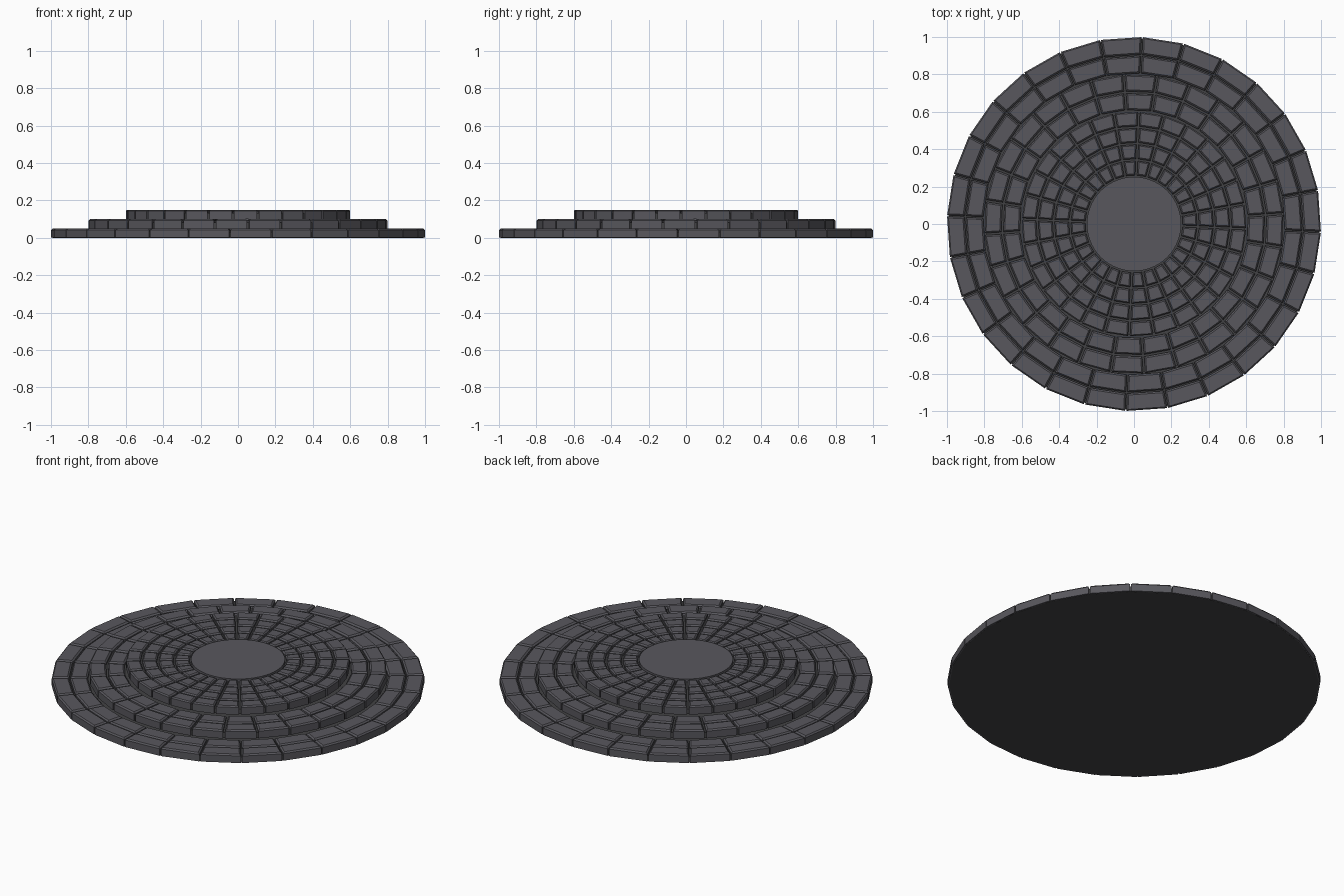
import bpy, bmesh, math

if "Cube" in bpy.data.objects:
    bpy.data.objects.remove(bpy.data.objects["Cube"])

SIDES = 28
STEP = 2 * math.pi / SIDES


def material(name, color):
    m = bpy.data.materials.new(name)
    m.diffuse_color = (*color, 1)
    m.use_nodes = True
    m.node_tree.nodes["Principled BSDF"].inputs["Base Color"].default_value = m.diffuse_color
    return m


stone = material("grey_stone", (0.098, 0.096, 0.110))
grout = material("dark_grout", (0.055, 0.055, 0.058))


def finish(name, bm, mat):
    bmesh.ops.recalc_face_normals(bm, faces=bm.faces)
    me = bpy.data.meshes.new(name)
    bm.to_mesh(me)
    bm.free()
    me.materials.append(mat)
    ob = bpy.data.objects.new(name, me)
    bpy.context.collection.objects.link(ob)
    return ob


def prism(name, radius, z0, z1, sides, phase, mat):
    bm = bmesh.new()
    loops = [[bm.verts.new((radius * math.cos(phase + i * 2 * math.pi / sides),
                            radius * math.sin(phase + i * 2 * math.pi / sides), z))
              for i in range(sides)] for z in (z0, z1)]
    bm.faces.new(loops[0])
    bm.faces.new(loops[1])
    for i in range(sides):
        j = (i + 1) % sides
        bm.faces.new((loops[0][i], loops[0][j], loops[1][j], loops[1][i]))
    return finish(name, bm, mat)


def brick_ring(name, r0, r1, z0, z1, phase, gap, bevel):
    """Ring of wedge bricks with chamfered top edges."""
    bm = bmesh.new()
    for i in range(SIDES):
        a0, a1 = phase + i * STEP, phase + (i + 1) * STEP
        loops = []
        for z, d in ((z0, 0), (z1 - bevel, 0), (z1, bevel)):
            ri, ro, s = r0 + gap + d, r1 - d, gap / 2 + d
            pts = ((ri, a0 + s / ri), (ro, a0 + s / ro), (ro, a1 - s / ro), (ri, a1 - s / ri))
            loops.append([bm.verts.new((r * math.cos(a), r * math.sin(a), z)) for r, a in pts])
        bm.faces.new(loops[0])
        bm.faces.new(loops[2])
        for lo, hi in zip(loops, loops[1:]):
            for k in range(4):
                n = (k + 1) % 4
                bm.faces.new((lo[k], lo[n], hi[n], hi[k]))
    return finish(name, bm, stone)


# Three stepped tiers: name, ring radii, bottom, top, rotation, gap, chamfer
P = math.radians(-2.5)
tiers = [
    ("lower", [0.8, 0.9, 1.0], 0.0, 0.05, P, 0.007, 0.008),
    ("middle", [0.6, 0.7, 0.8], 0.05, 0.10, P + STEP / 2, 0.011, 0.008),
    ("upper", [0.25, 0.3375, 0.425, 0.5125, 0.6], 0.10, 0.15, P, 0.011, 0.007),
]
for name, radii, z0, z1, phase, gap, bevel in tiers:
    prism(name + "_grout_bed", radii[-1] - 0.008, z0, z1 - 0.018, SIDES, phase, grout)
    for n, (r0, r1) in enumerate(zip(radii, radii[1:])):
        brick_ring(f"{name}_bricks_{n + 1}", r0, r1, z0 + 0.0005, z1, phase, gap, bevel)

# Round centre slab
prism("centre_slab", 0.252, 0.10, 0.15, 64, 0, stone)
